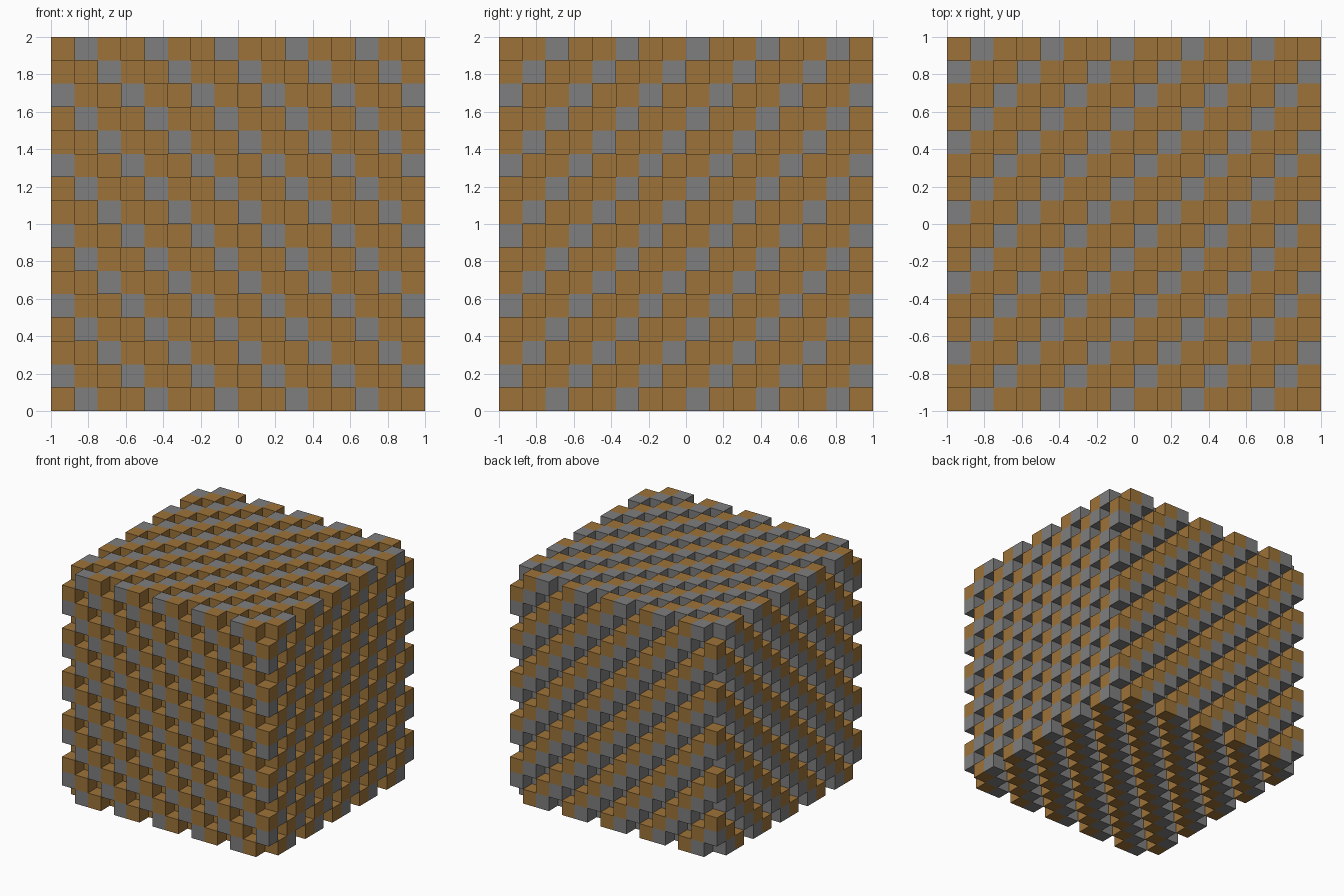
import bpy
import bmesh
from itertools import product
from mathutils import Vector

if "Cube" in bpy.data.objects:
    bpy.data.objects.remove(bpy.data.objects["Cube"], do_unlink=True)

N = 16            # cells along each side
S = 2.0 / N       # cell size
EMPTY, GREY, ORANGE = 0, 1, 2


def layer(cell):
    """Diagonal layers repeat as gap, grey, orange; outside the cube is a gap."""
    if any(c < 0 or c >= N for c in cell):
        return EMPTY
    x, y, z = cell
    return (x - y + z) % 3


def make_material(name, colour):
    mat = bpy.data.materials.new(name)
    mat.use_nodes = True
    mat.diffuse_color = (*colour, 1)
    bsdf = next(n for n in mat.node_tree.nodes if n.type == 'BSDF_PRINCIPLED')
    bsdf.inputs["Base Color"].default_value = (*colour, 1)
    bsdf.inputs["Roughness"].default_value = 0.8
    return mat


def add_side(bm, verts, cell, axis, sign):
    """Add the square on one side of a cell, facing outwards."""
    u, v = (axis + 1) % 3, (axis + 2) % 3
    loop = []
    for a, b in ((0, 0), (1, 0), (1, 1), (0, 1)):
        corner = list(cell)
        corner[axis] += sign > 0
        corner[u] += a
        corner[v] += b
        key = tuple(corner)
        if key not in verts:
            verts[key] = bm.verts.new(Vector(key) * S - Vector((1, 1, 0)))
        loop.append(verts[key])
    bm.faces.new(loop if sign > 0 else loop[::-1])


def build_blocks(name, kind, mat):
    """Build every block of one colour, keeping only sides that border a gap."""
    bm = bmesh.new()
    for cell in product(range(N), repeat=3):
        if layer(cell) != kind:
            continue
        verts = {}
        for axis, sign in product(range(3), (-1, 1)):
            neighbour = list(cell)
            neighbour[axis] += sign
            if layer(neighbour) == EMPTY:
                add_side(bm, verts, cell, axis, sign)
    mesh = bpy.data.meshes.new(name)
    bm.to_mesh(mesh)
    bm.free()
    mesh.materials.append(mat)
    obj = bpy.data.objects.new(name, mesh)
    bpy.context.collection.objects.link(obj)


# Two interlocking sets of blocks
build_blocks("grey_blocks", GREY, make_material("stone grey", (0.21, 0.21, 0.21)))
build_blocks("orange_blocks", ORANGE, make_material("ochre orange", (0.335, 0.17, 0.04)))
